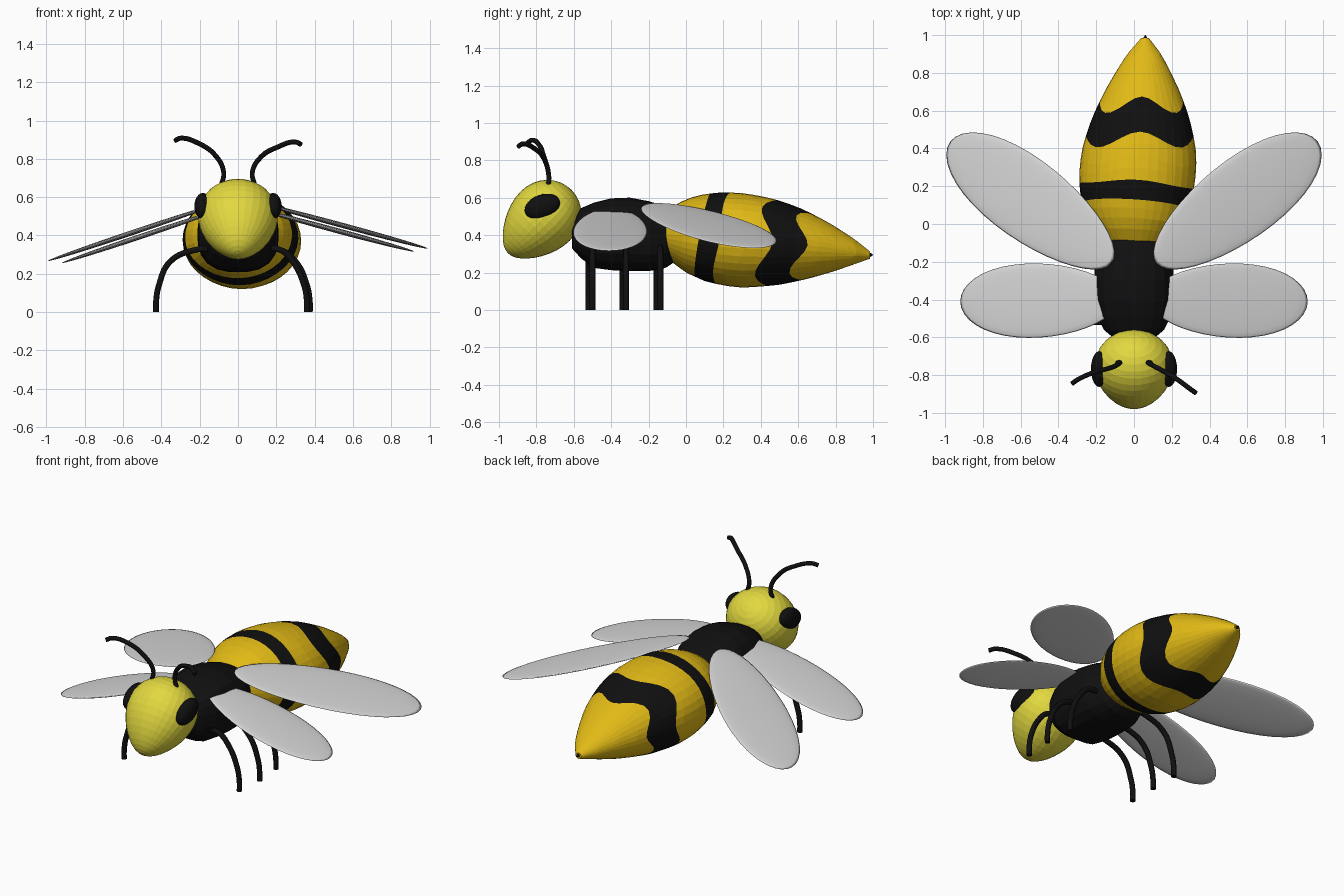
import bpy, bmesh
from math import sin, cos, pi, radians
from mathutils import Matrix, Vector

if "Cube" in bpy.data.objects:
    bpy.data.objects.remove(bpy.data.objects["Cube"])


def material(name, rgb):
    m = bpy.data.materials.new(name)
    m.use_nodes = True
    m.diffuse_color = (*rgb, 1)
    bsdf = m.node_tree.nodes["Principled BSDF"]
    bsdf.inputs["Base Color"].default_value = (*rgb, 1)
    bsdf.inputs["Roughness"].default_value = 0.7
    return m


BLACK = material("black", (0.005, 0.005, 0.005))
AMBER = material("amber yellow", (0.76, 0.49, 0.008))
LEMON = material("lemon yellow", (0.76, 0.69, 0.05))
GREY = material("wing grey", (0.67, 0.67, 0.67))


def finish(name, bm, mats, smooth=False):
    bmesh.ops.recalc_face_normals(bm, faces=bm.faces)
    mesh = bpy.data.meshes.new(name)
    bm.to_mesh(mesh)
    bm.free()
    for m in mats:
        mesh.materials.append(m)
    if smooth:
        mesh.polygons.foreach_set("use_smooth", [True] * len(mesh.polygons))
    ob = bpy.data.objects.new(name, mesh)
    bpy.context.collection.objects.link(ob)
    return ob


def sample(table, y):
    """Interpolate rows of (y, values...) at y."""
    if y <= table[0][0]:
        return table[0][1:]
    for a, b in zip(table, table[1:]):
        if y <= b[0]:
            t = (y - a[0]) / (b[0] - a[0])
            return [p + (q - p) * t for p, q in zip(a[1:], b[1:])]
    return table[-1][1:]


def loft(name, ys, point, mats, segments=32, band=None):
    """Skin closed rings along y; band(y0, y1) gives the material slot."""
    bm = bmesh.new()
    rings = [[bm.verts.new(point(y, 2 * pi * i / segments)) for i in range(segments)]
             for y in ys]
    for k, (r, s) in enumerate(zip(rings, rings[1:])):
        for i in range(segments):
            j = (i + 1) % segments
            f = bm.faces.new((r[i], r[j], s[j], s[i]))
            if band:
                f.material_index = band((ys[k] + ys[k + 1]) / 2)
    bm.faces.new(rings[0])
    bm.faces.new(rings[-1])
    return finish(name, bm, mats)


def ellipsoid(name, size, mat, shape=None, matrix=None, smooth=False, seg=32, rows=18):
    bm = bmesh.new()
    bmesh.ops.create_uvsphere(bm, u_segments=seg, v_segments=rows, radius=1)
    for v in bm.verts:
        if shape:
            v.co = shape(v.co.copy())
        v.co = Vector(a * b for a, b in zip(v.co, size))
    if matrix:
        bm.transform(matrix)
    return finish(name, bm, [mat], smooth)


def tube(name, points, radius):
    c = bpy.data.curves.new(name, "CURVE")
    c.dimensions = "3D"
    c.bevel_depth = radius
    c.bevel_resolution = 3
    c.resolution_u = 8
    c.use_fill_caps = True
    s = c.splines.new("BEZIER")
    s.bezier_points.add(len(points) - 1)
    for bp, p in zip(s.bezier_points, points):
        bp.co = p
        bp.handle_left_type = bp.handle_right_type = "AUTO"
    c.materials.append(BLACK)
    ob = bpy.data.objects.new(name, c)
    bpy.context.collection.objects.link(ob)
    bpy.ops.object.select_all(action="DESELECT")
    ob.select_set(True)
    bpy.context.view_layer.objects.active = ob
    bpy.ops.object.convert(target="MESH")


# Abdomen: rows of y, half width, top, bottom
ABDOMEN = [(-.2, .05, .46, .36), (-.1, .16, .535, .275), (0, .24, .595, .2),
           (.1, .285, .62, .155), (.2, .305, .63, .13), (.3, .31, .625, .12),
           (.4, .3, .61, .125), (.5, .277, .585, .135), (.6, .243, .55, .155),
           (.7, .2, .502, .18), (.8, .148, .445, .21), (.9, .09, .38, .245),
           (.985, .02, .312, .275)]


def abdomen_point(y, a):
    # Wavy stripe edges: each ring bends along the body
    t = min(1, max(0, (y - .14) / .3))
    fade = min(1, (y + .2) / .25, (.985 - y) / .25)
    bend = (1 - t) * (.04 * sin(a) - .02 * cos(a)) + t * (.04 * cos(4 * a) + .025 * sin(a))
    y += bend * max(0, fade)
    w, top, low = sample(ABDOMEN, y)
    return (.01 + .055 * max(0, y - .1) + w * cos(a), y,
            (top + low) / 2 + (top - low) / 2 * sin(a))


def stripe(y):
    return int(.09 < y < .19 or .425 < y < .61)


loft("abdomen", [-.2, -.15, -.1, -.05, 0, .045, .09, .14, .19, .25, .31, .37, .425, .49,
                 .55, .61, .67, .73, .79, .85, .9, .95, .985],
     abdomen_point, [AMBER, BLACK], 36, stripe)

# Stinger
loft("stinger", [.955, .975, 1],
     lambda y, a: (.06 + (1.004 - y) * .55 * cos(a), y, .295 + (1.004 - y) * .55 * sin(a)),
     [BLACK], 12)

# Thorax: rows of y, half width, centre height, half height
THORAX = [(-.61, .1, .42, .09), (-.56, .16, .41, .135), (-.49, .195, .4, .175),
          (-.4, .21, .405, .192), (-.3, .212, .405, .196), (-.2, .205, .395, .187),
          (-.11, .165, .39, .165), (-.04, .1, .39, .12)]


def thorax_point(y, a):
    w, z, h = sample(THORAX, y)
    box = (abs(cos(a)) ** 2.6 + abs(sin(a)) ** 2.6) ** (-1 / 2.6)
    return (w * cos(a) * box, y, z + h * sin(a) * box)


loft("thorax", [row[0] for row in THORAX], thorax_point, [BLACK], 24)


# Head: egg tapering towards the lower front
def egg(p):
    k = 1 - .2 * p.z - .06 * p.z * p.z
    return Vector((p.x * k, p.y * k, p.z))


ellipsoid("head", (.205, .183, .24), LEMON, egg,
          Matrix.Translation((0, -.782, .473)) @ Matrix.Rotation(radians(135), 4, "X"))

for side, label in ((1, "left"), (-1, "right")):
    # Eye
    ellipsoid(label + "_eye", (.045, .098, .064), BLACK, None,
              Matrix.Translation((side * .183, -.768, .553))
              @ Matrix.Rotation(radians(20), 4, "X"), True, 24, 14)

    # Antenna, the right one slightly higher
    lift, fwd = (0, 0) if side > 0 else (.02, .05)
    tube(label + "_antenna",
         [(side * .088, -.735, .66), (side * .075, -.735, .73),
          (side * .12, -.76, .81 + lift / 2), (side * .21, -.81 + fwd / 2, .863 + lift),
          (side * .3, -.875 + fwd, .888 + lift), (side * .328, -.895 + fwd, .876 + lift)],
         .013)

    # Legs
    for part, y, foot in (("front", -.51, .36), ("middle", -.33, .375), ("hind", -.147, .36)):
        y += side * .01
        if side < 0:
            foot = .428
        tube(f"{label}_{part}_leg",
             [(side * .12, y, .33), (side * .22, y, .325),
              (side * (foot - .075), y, .265), (side * (foot - .015), y, .14),
              (side * foot, y, .05), (side * foot, y, 0)], .016)

    # Wings: flat lenses, broader at the tip, sloping down outwards
    slope = .27 if side > 0 else .335
    for part, centre, length, width, angle, root in (
            ("front", (.5, -.405), .42, .196, -1, .565),
            ("hind", (.545, .115), .535, .21, 37, .6)):
        place = (Matrix.Scale(side, 4, (1, 0, 0))
                 @ Matrix.Translation((*centre, root))
                 @ Matrix.Rotation(radians(angle), 4, "Z"))
        tilt = Matrix.Identity(4)
        tilt[2][0] = -side * slope
        ellipsoid(f"{label}_{part}_wing", (length, width, .014), GREY,
                  lambda p: Vector((p.x, p.y * (1 + .1 * p.x), p.z)),
                  tilt @ place, True, 40, 12)
